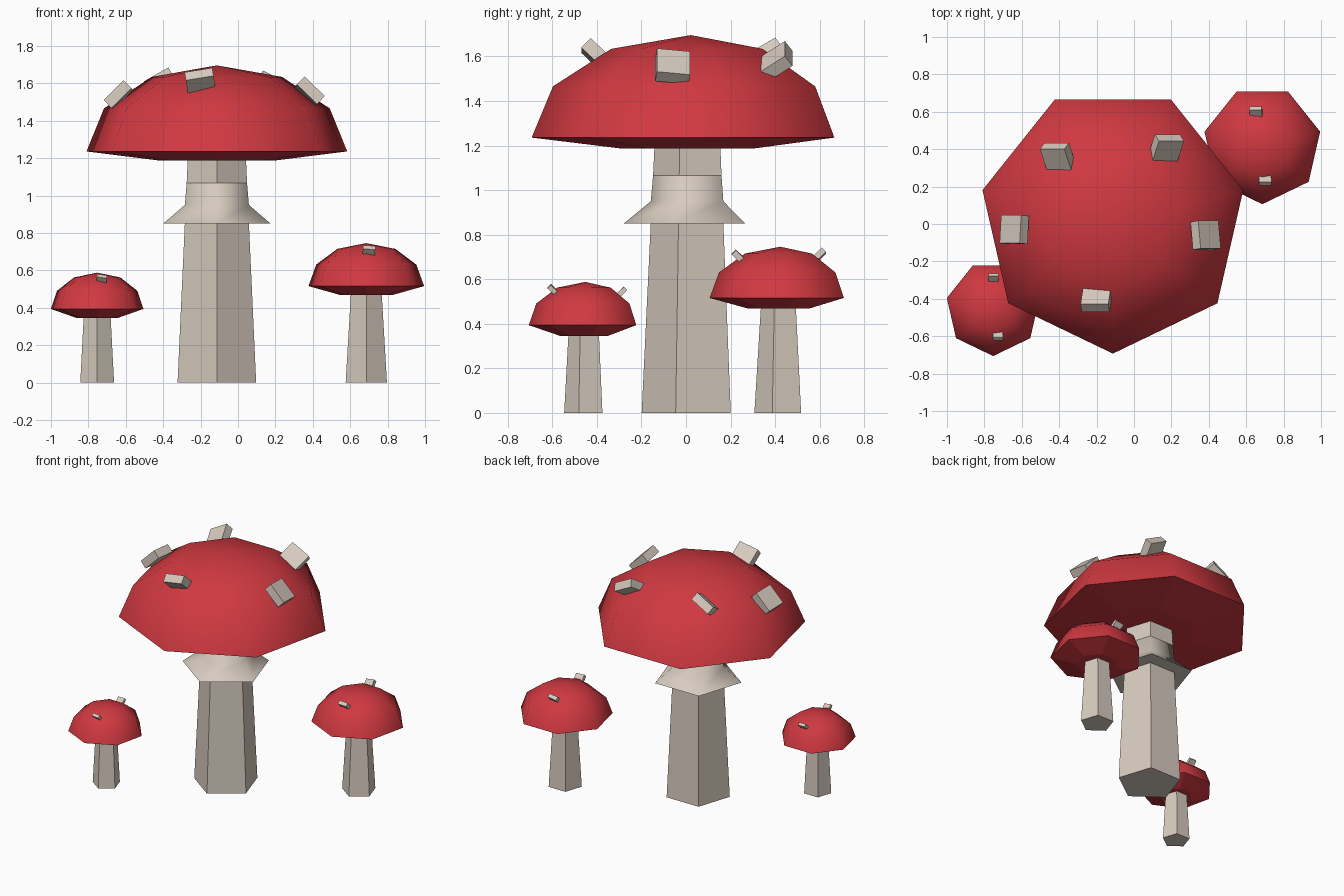
import bpy, bmesh, math
from mathutils import Euler

if "Cube" in bpy.data.objects:
    bpy.data.objects.remove(bpy.data.objects["Cube"])


def material(name, rgb):
    m = bpy.data.materials.new(name)
    m.diffuse_color = (*rgb, 1)
    m.use_nodes = True
    m.node_tree.nodes["Principled BSDF"].inputs["Base Color"].default_value = m.diffuse_color
    return m


RED = material("cap red", (0.63, 0.040, 0.052))
CREAM = material("pale cream", (0.68, 0.60, 0.52))


def finish(bm, name, loc, mat):
    bmesh.ops.recalc_face_normals(bm, faces=bm.faces[:])
    me = bpy.data.meshes.new(name)
    bm.to_mesh(me)
    bm.free()
    me.materials.append(mat)
    ob = bpy.data.objects.new(name, me)
    ob.location = loc
    bpy.context.collection.objects.link(ob)
    return ob


def lathe(name, loc, profile, sides, mat, smooth_above=None):
    """Low-poly turned shape with a corner facing the front.
    Faces whose centre is above smooth_above are smooth, with a sharp rim."""
    bm = bmesh.new()
    rings = []
    for r, z in profile:
        n = sides if r > 0 else 1
        rings.append([bm.verts.new((r * math.cos(-math.pi / 2 + 2 * math.pi * i / sides),
                                    r * math.sin(-math.pi / 2 + 2 * math.pi * i / sides), z))
                      for i in range(n)])
    for a, b in zip(rings, rings[1:]):
        for i in range(sides):
            j = (i + 1) % sides
            bm.faces.new((a[i], a[j], b[0]) if len(b) == 1 else (a[i], a[j], b[j], b[i]))
    for ring in (rings[0], rings[-1]):
        if len(ring) > 1:
            bm.faces.new(ring)
    if smooth_above is not None:
        for f in bm.faces:
            f.smooth = f.calc_center_median().z > smooth_above + 1e-4
        for e in bm.edges:
            e.smooth = all(f.smooth for f in e.link_faces)
    return finish(bm, name, loc, mat)


def spot(name, loc, angle, size):
    """Square wart, tilted by its angle around the cap."""
    bm = bmesh.new()
    bmesh.ops.create_cube(bm, size=size)
    bmesh.ops.scale(bm, vec=(1, 1, 0.4), verts=bm.verts)
    ob = finish(bm, name, loc, CREAM)
    ob.rotation_euler = Euler((0.78 * math.sin(angle), 0.78 * math.cos(angle), 0))


def mushroom(name, x, y, stem_r, neck_r, cap_r, rim_z, cap_h, spots):
    base = rim_z - 0.048
    # tapered five-sided stem
    lathe(name + "_stem", (x, y, 0), [(stem_r, 0), (neck_r, base + 0.02)], 5, CREAM)
    # seven-sided domed cap with a shallow underside
    dome = [(cap_r * math.cos(math.radians(a)) if a < 90 else 0,
             cap_h * math.sin(math.radians(a))) for a in (0, 30, 60, 90)]
    lathe(name + "_cap", (x, y, rim_z), [(0.45 * cap_r, -0.048)] + dome, 7, RED, 0)
    # warts sitting on the dome
    for i, (sx, sy) in enumerate(spots):
        dx, dy = sx - x, sy - y
        r = math.hypot(dx, dy)
        z = rim_z + cap_h * math.sqrt(1 - (r / cap_r) ** 2) - 0.01 * cap_r
        spot(f"{name}_spot_{i + 1}", (sx, sy, z), math.atan2(dy, dx), 0.21 * cap_r)


mushroom("large_mushroom", -0.113, 0.022, 0.221, 0.163, 0.715, 1.236, 0.46,
         [(0.383, -0.06), (0.17, 0.40), (-0.405, 0.355), (-0.64, -0.03), (-0.20, -0.395)])
mushroom("right_mushroom", 0.686, 0.423, 0.116, 0.086, 0.317, 0.516, 0.23,
         [(0.653, 0.595), (0.70, 0.238)])
mushroom("left_mushroom", -0.753, -0.452, 0.095, 0.075, 0.254, 0.394, 0.194,
         [(-0.752, -0.29), (-0.729, -0.595)])

# flared ring around the large stem
lathe("stem_skirt", (-0.113, 0.022, 0),
      [(0.302, 0.85), (0.18, 0.95), (0.166, 1.11)], 5, CREAM, 0.85)
